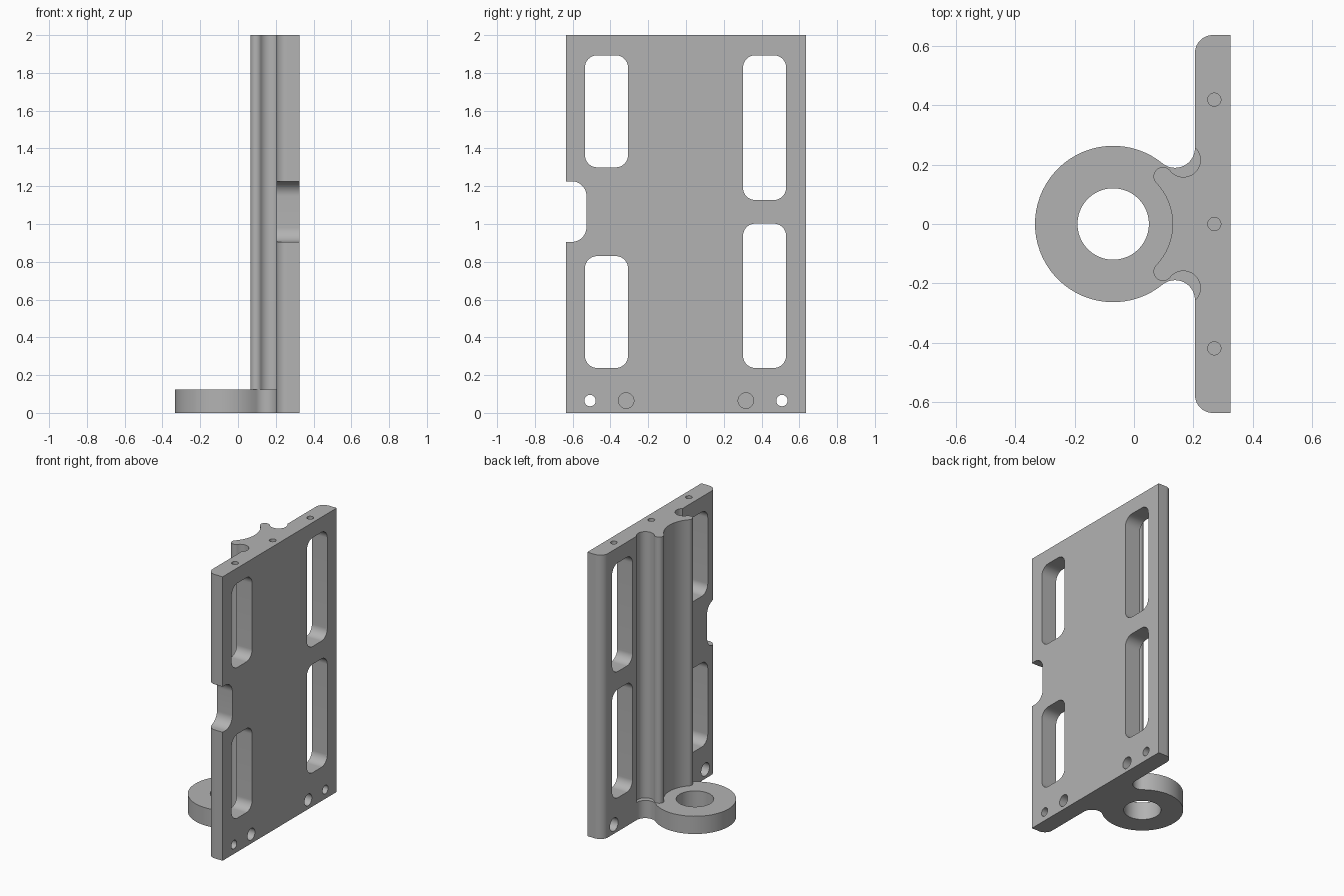
import bpy, bmesh
from math import radians, degrees, atan2, acos, hypot, cos, sin
from mathutils import Vector

if "Cube" in bpy.data.objects:
    bpy.data.objects.remove(bpy.data.objects["Cube"], do_unlink=True)

grey = bpy.data.materials.new("plain_grey")
grey.use_nodes = True
COLOUR = (0.45, 0.45, 0.45, 1)
grey.diffuse_color = COLOUR
grey.node_tree.nodes["Principled BSDF"].inputs["Base Color"].default_value = COLOUR


def arc(centre, r, start, end, skip=0):
    """Points on an arc, angles in degrees."""
    n = max(4, int(abs(end - start) / 5))
    angles = [radians(start + (end - start) * i / n) for i in range(skip, n + 1)]
    return [(centre[0] + r * cos(a), centre[1] + r * sin(a)) for a in angles]


def heading(a, b):
    return degrees(atan2(b[1] - a[1], b[0] - a[0]))


def mirrored(half):
    """Close a half outline by mirroring it in y."""
    return [(x, -y) for x, y in reversed(half) if y > 1e-6] + half


def prism(name, outline, lo, hi, axis="Z"):
    """Extrude an outline along z (points are x, y) or x (points are y, z)."""
    bm = bmesh.new()
    place = (lambda u, v: (u, v, lo)) if axis == "Z" else (lambda u, v: (lo, u, v))
    face = bm.faces.new([bm.verts.new(place(u, v)) for u, v in outline])
    moved = bmesh.ops.extrude_face_region(bm, geom=[face])["geom"]
    step = Vector((0, 0, hi - lo) if axis == "Z" else (hi - lo, 0, 0))
    bmesh.ops.translate(bm, vec=step, verts=[g for g in moved if isinstance(g, bmesh.types.BMVert)])
    bmesh.ops.recalc_face_normals(bm, faces=bm.faces[:])
    mesh = bpy.data.meshes.new(name)
    bm.to_mesh(mesh)
    bm.free()
    mesh.materials.append(grey)
    obj = bpy.data.objects.new(name, mesh)
    bpy.context.collection.objects.link(obj)
    return obj


def combine(target, tool, operation):
    mod = target.modifiers.new("combine", "BOOLEAN")
    mod.operation, mod.solver, mod.object = operation, "EXACT", tool
    bpy.context.view_layer.objects.active = target
    bpy.ops.object.modifier_apply(modifier=mod.name)
    bpy.data.objects.remove(tool, do_unlink=True)


def rounded_box(y0, y1, z0, z1, r):
    return (arc((y1 - r, z1 - r), r, 0, 90) + arc((y0 + r, z1 - r), r, 90, 180)
            + arc((y0 + r, z0 + r), r, 180, 270) + arc((y1 - r, z0 + r), r, 270, 360))


def circle(u, v, r):
    return arc((u, v), r, 0, 360, skip=1)


BACK, FACE, HALF = 0.205, 0.325, 0.635   # plate limits in x and y
ring = (-0.07, 0)

# Plate and spine: concave seat, rounded horn, round groove, rounded plate edge
horn, groove = (0.097, 0.160), (0.166, 0.215)
horn_r = hypot(horn[0] - ring[0], horn[1]) - 0.2
groove_r = hypot(groove[0] - horn[0], groove[1] - horn[1]) - horn_r
to_horn, to_groove = heading(ring, horn), heading(horn, groove)
groove_end = 360 + degrees(acos((BACK - groove[0]) / groove_r))
half = (arc(ring, 0.2, 0, to_horn)
        + arc(horn, horn_r, to_horn + 180, to_groove, 1)
        + arc(groove, groove_r, to_groove + 180, groove_end, 1)
        + arc((BACK + 0.06, HALF - 0.06), 0.06, 180, 90)
        + [(FACE, HALF)])
body = prism("mounting_bracket", mirrored(half), 0, 2)

# Ring foot with fillets running into the plate
fillet = (0.138, 0.256)
fillet_r = BACK - fillet[0]
to_fillet = heading(ring, fillet)
ring_r = hypot(fillet[0] - ring[0], fillet[1]) - fillet_r
half = (arc(ring, ring_r, 180, to_fillet)
        + arc(fillet, fillet_r, to_fillet + 180, 360, 1)
        + [(BACK + 0.03, fillet[1])])
combine(body, prism("ring_foot", mirrored(half), 0, 0.125), "UNION")
combine(body, prism("ring_bore", circle(*ring, 0.12), -0.1, 0.3), "DIFFERENCE")

# Windows and the side notch
for y0, y1, z0, z1, r in [(-0.535, -0.307, 1.30, 1.893, 0.065),
                          (-0.535, -0.307, 0.238, 0.83, 0.065),
                          (0.302, 0.53, 1.127, 1.893, 0.065),
                          (0.302, 0.53, 0.238, 1.002, 0.065),
                          (-0.9, -0.527, 0.905, 1.226, 0.078)]:
    combine(body, prism("window", rounded_box(y0, y1, z0, z1, r), 0.1, 0.5, "X"), "DIFFERENCE")

# Counterbored screw holes and blind dowel holes near the foot
for side in (-1, 1):
    for y, r, x0, x1 in [(0.508, 0.03, 0.1, 0.5), (0.508, 0.046, 0.1, BACK + 0.06),
                         (0.317, 0.041, FACE - 0.07, 0.5)]:
        combine(body, prism("hole", circle(side * y, 0.065, r), x0, x1, "X"), "DIFFERENCE")

# Blind holes in the top edge
for y in (-0.418, 0, 0.418):
    combine(body, prism("top_hole", circle(0.27, y, 0.022), 1.91, 2.2), "DIFFERENCE")

bpy.ops.object.select_all(action="DESELECT")
body.select_set(True)
bpy.context.view_layer.objects.active = body
bpy.ops.object.shade_smooth_by_angle(angle=radians(30))
